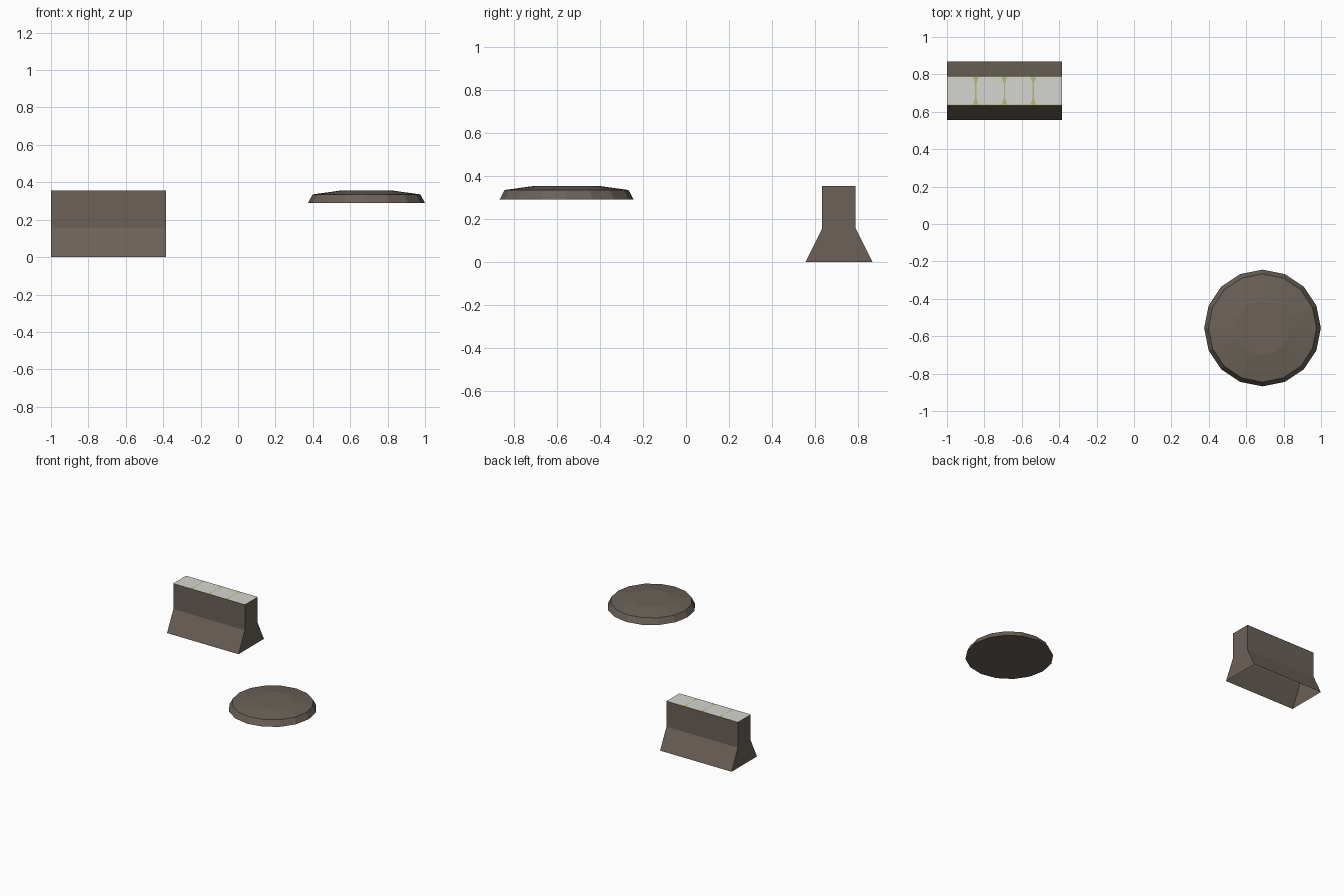
import bpy, bmesh, math

if "Cube" in bpy.data.objects:
    bpy.data.objects.remove(bpy.data.objects["Cube"])


def material(name, rgb):
    m = bpy.data.materials.new(name)
    m.diffuse_color = (*rgb, 1)
    m.use_nodes = True
    m.node_tree.nodes["Principled BSDF"].inputs["Base Color"].default_value = m.diffuse_color
    return m


BROWN = material("dark_brown_stone", (0.145, 0.120, 0.098))
PALE = material("pale_grey_top", (0.66, 0.66, 0.63))
OLIVE = material("olive_yellow_trim", (0.50, 0.48, 0.18))


def finish(name, bm, mats):
    me = bpy.data.meshes.new(name)
    bm.to_mesh(me)
    bm.free()
    for m in mats:
        me.materials.append(m)
    ob = bpy.data.objects.new(name, me)
    bpy.context.collection.objects.link(ob)
    return ob


# Barrier: flared profile extruded along x, open underneath, pale top
X0, X1, YC, H = -1.0, -0.385, 0.712, 0.355
HALF_TOP, HALF_BASE, KINK = 0.078, 0.156, 0.157
half = [(HALF_BASE, 0), (HALF_TOP, KINK), (HALF_TOP, H)]
profile = [(-y, z) for y, z in half] + half[::-1]
bm = bmesh.new()
rings = [[bm.verts.new((x, YC + y, z)) for y, z in profile] for x in (X0, X1)]
for i in range(len(profile) - 1):
    bm.faces.new((rings[0][i], rings[1][i], rings[1][i + 1], rings[0][i + 1]))
for r, flip in ((rings[0], False), (rings[1], True)):
    for idx in ((0, 1, 4, 5), (1, 2, 3, 4)):
        loop = [r[k] for k in idx]
        bm.faces.new(loop[::-1] if flip else loop)
for f in bm.faces:
    f.normal_update()
    f.material_index = 1 if f.normal.z > 0.9 else 0
finish("barrier", bm, [BROWN, PALE])

# Slab joints: thin painted lines that flare towards both edges of the top
bm = bmesh.new()
Z = H + 0.0015


def strip(points):
    f = bm.faces.new([bm.verts.new((x, y, Z)) for x, y in points])
    f.normal_update()
    if f.normal.z < 0:
        f.normal_flip()


flare = [(0.003, 0.0), (0.003, 0.038), (0.008, 0.055), (0.017, HALF_TOP - 0.003)]
step = (X1 - X0) / 4
for n in (1, 2, 3):
    cx = X0 + n * step
    for s in (1, -1):
        for (w0, y0), (w1, y1) in zip(flare, flare[1:]):
            strip([(cx - w0, YC + s * y0), (cx + w0, YC + s * y0),
                   (cx + w1, YC + s * y1), (cx - w1, YC + s * y1)])


# Border lines along the long edges and the left end
def rect(xa, xb, ya, yb):
    strip([(xa, ya), (xb, ya), (xb, yb), (xa, yb)])


T = 0.004
rect(X0 + T, X1, YC + HALF_TOP - T, YC + HALF_TOP)
rect(X0 + T, X1, YC - HALF_TOP, YC - HALF_TOP + T)
rect(X0, X0 + T, YC - HALF_TOP, YC + HALF_TOP)
finish("barrier_top_joints", bm, [OLIVE])

# Floating lid: 16-sided shallow dome with bevelled rim and flat underside
bm = bmesh.new()
N, CX, CY = 16, 0.687, -0.556
prev = None
for r, z in ((0.312, 0.290), (0.289, 0.335), (0.145, 0.355)):
    ring = [bm.verts.new((CX + r * math.cos(2 * math.pi * i / N),
                          CY + r * math.sin(2 * math.pi * i / N), z)) for i in range(N)]
    if prev:
        for i in range(N):
            j = (i + 1) % N
            bm.faces.new((prev[i], prev[j], ring[j], ring[i]))
    else:
        bm.faces.new(ring[::-1])
    prev = ring
bm.faces.new(prev)
finish("round_lid", bm, [BROWN])
